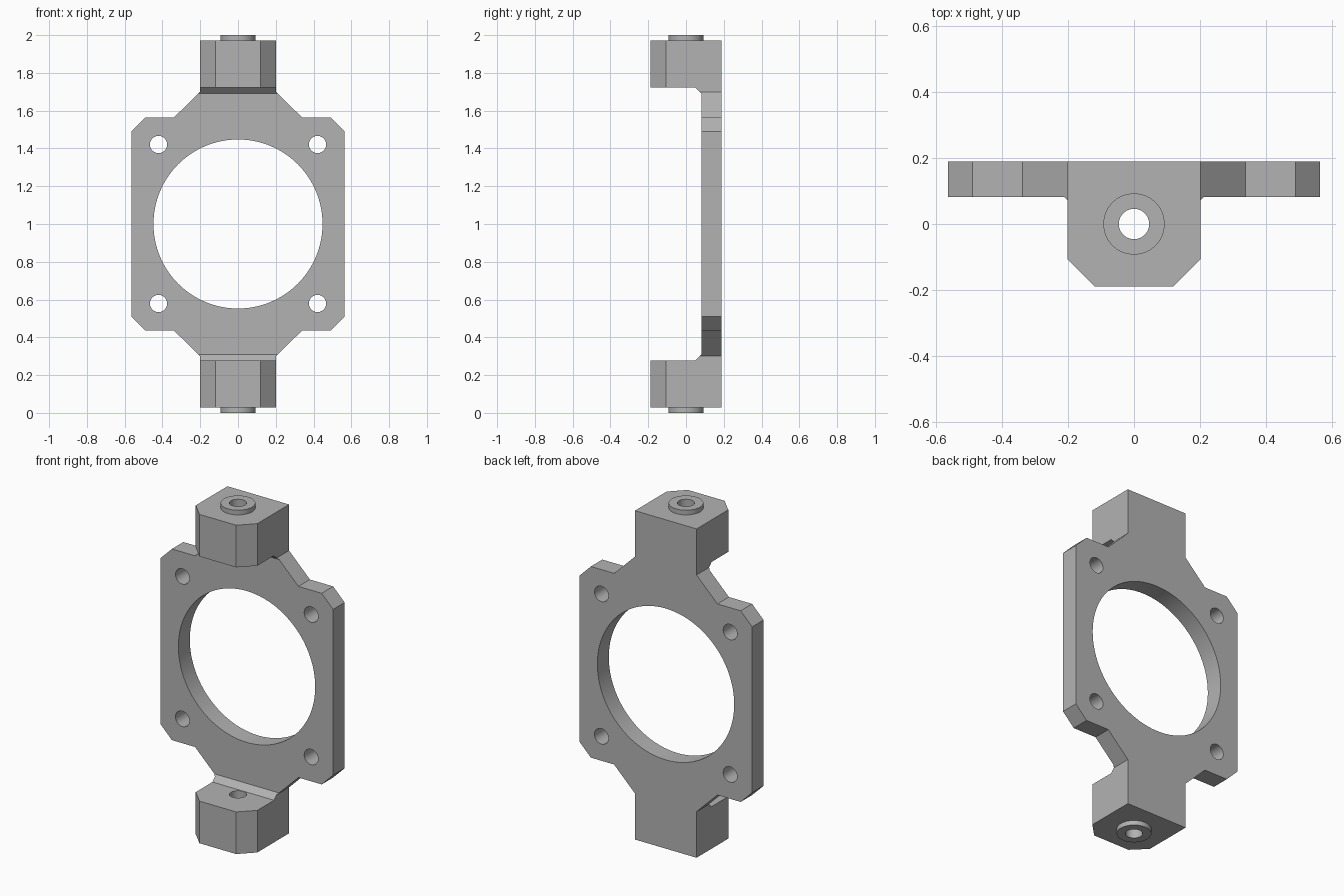
import bpy, bmesh, math
from mathutils import Vector, Matrix

cube = bpy.data.objects.get("Cube")
if cube:
    bpy.data.objects.remove(cube, do_unlink=True)

MID = 1.0        # height of the centre of the frame

metal = bpy.data.materials.new("grey metal")
metal.use_nodes = True
GREY = (0.45, 0.45, 0.45, 1)
metal.diffuse_color = GREY
metal.node_tree.nodes["Principled BSDF"].inputs["Base Color"].default_value = GREY


def finish(name, bm):
    bmesh.ops.recalc_face_normals(bm, faces=bm.faces)
    mesh = bpy.data.meshes.new(name)
    bm.to_mesh(mesh)
    bm.free()
    mesh.materials.append(metal)
    obj = bpy.data.objects.new(name, mesh)
    bpy.context.collection.objects.link(obj)
    return obj


def prism(name, points, axis, half):
    """Extrude a 2D outline to both sides along the x, y or z axis."""
    place = {"x": lambda a, b, d: (d, a, b + MID),
             "y": lambda a, b, d: (a, d, b + MID),
             "z": lambda a, b, d: (a, b, d + MID)}[axis]
    bm = bmesh.new()
    face = bm.faces.new([bm.verts.new(place(a, b, -half)) for a, b in points])
    push = Vector(place(0, 0, half)) - Vector(place(0, 0, -half))
    new = bmesh.ops.extrude_face_region(bm, geom=[face], use_keep_orig=True)
    verts = [v for v in new["geom"] if isinstance(v, bmesh.types.BMVert)]
    bmesh.ops.translate(bm, verts=verts, vec=push)
    return finish(name, bm)


def cylinder(name, radius, depth, centre, along_y=False, sides=48):
    bm = bmesh.new()
    turn = Matrix.Rotation(math.pi / 2 if along_y else 0, 4, "X")
    bmesh.ops.create_cone(bm, cap_ends=True, segments=sides, radius1=radius,
                          radius2=radius, depth=depth,
                          matrix=Matrix.Translation(centre) @ turn)
    return finish(name, bm)


def combine(target, tool, operation):
    mod = target.modifiers.new(operation.lower(), "BOOLEAN")
    mod.operation, mod.solver, mod.object = operation, "EXACT", tool
    bpy.context.view_layer.objects.active = target
    bpy.ops.object.modifier_apply(modifier=mod.name)
    bpy.data.objects.remove(tool, do_unlink=True)


def mirrored(points, sx, sy):
    """Add the mirror image of an open outline, in reverse order."""
    return points + [(a * sx, b * sy) for a, b in reversed(points)]


# Front outline: square plate with clipped corners and a neck at each end
quarter = [(0.565, 0.49), (0.49, 0.565), (0.338, 0.565), (0.2015, 0.70), (0.2015, 0.972)]
frame = prism("bracket_frame", mirrored(mirrored(quarter, -1, 1), 1, -1), "y", 0.189)

# Side profile: thin plate with deep end blocks and a small bevel in the inner corners
side = [(0.3, 1.1), (-0.3, 1.1), (-0.3, 0.723), (0.049, 0.723), (0.082, 0.69)]
combine(frame, prism("side_profile", mirrored(side, 1, -1), "x", 0.7), "INTERSECT")

# Top profile: bevelled front corners of the end blocks
plan = [(0.7, 0.3), (0.7, -0.087), (0.2215, -0.087), (0.12, -0.189), (0.12, -0.3)]
combine(frame, prism("top_profile", mirrored(plan, -1, 1), "z", 1.2), "INTERSECT")

# Round bosses and bores through the end blocks
for s in (-1, 1):
    combine(frame, cylinder("boss", 0.093, 0.128, (0, 0, MID + s * 0.936)), "UNION")
    combine(frame, cylinder("bore", 0.046, 0.6, (0, 0, MID + s * 0.9)), "DIFFERENCE")

# Large opening and four screw holes
combine(frame, cylinder("opening", 0.4475, 0.6, (0, 0.1, MID), True, 96), "DIFFERENCE")
for sx in (-1, 1):
    for sz in (-1, 1):
        hole = cylinder("screw_hole", 0.0455, 0.6, (sx * 0.421, 0.1, MID + sz * 0.421), True)
        combine(frame, hole, "DIFFERENCE")

# Smooth round walls, sharp edges elsewhere
bpy.ops.object.select_all(action="DESELECT")
frame.select_set(True)
bpy.context.view_layer.objects.active = frame
bpy.ops.object.shade_smooth_by_angle(angle=math.radians(30))
